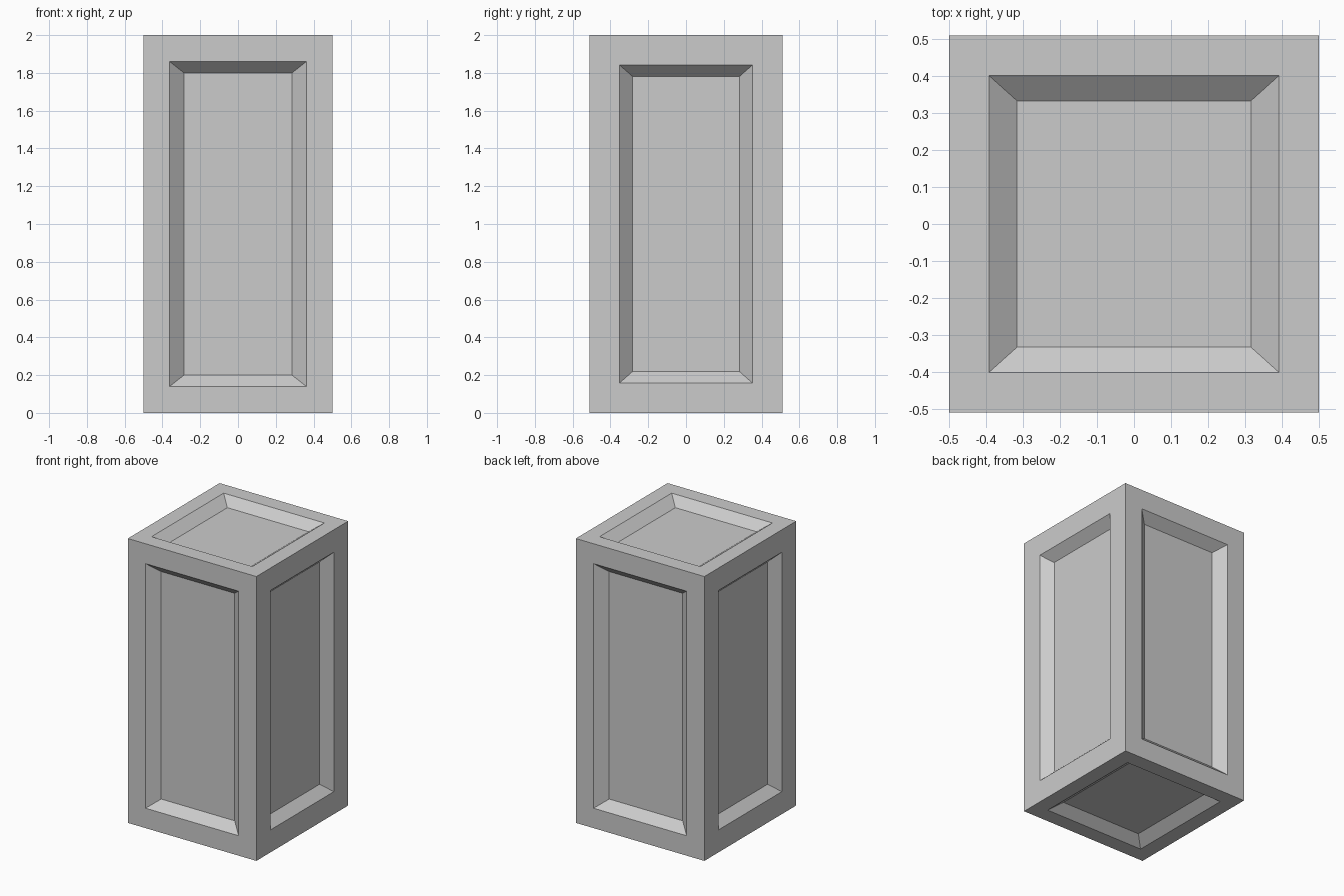
import bpy, bmesh
from mathutils import Vector

if "Cube" in bpy.data.objects:
    bpy.data.objects.remove(bpy.data.objects["Cube"])

# panel settings per face axis: outer half sizes, inner half sizes, recess depth
PANELS = {
    0: ((0, 0.352, 0.842), (0, 0.284, 0.782), 0.065),   # left / right
    1: ((0.362, 0, 0.86), (0.286, 0, 0.80), 0.065),     # front / back
    2: ((0.392, 0.401, 0), (0.316, 0.333, 0), 0.056),   # top / bottom
}


def inset_to(bm, face, half, offset):
    """Inset a face, then place the inner loop at the given half sizes and offset."""
    centre = face.calc_center_median()
    normal = face.normal.copy()
    bmesh.ops.inset_individual(bm, faces=[face], thickness=0.02, depth=0)
    for v in face.verts:
        d = v.co - centre
        v.co = centre + normal * offset + Vector(
            [h if c > 0 else -h for c, h in zip(d, half)])


# box body
bm = bmesh.new()
bmesh.ops.create_cube(bm, size=1)
bmesh.ops.scale(bm, vec=(1, 1.02, 2), verts=bm.verts)
bmesh.ops.translate(bm, vec=(0, 0, 1), verts=bm.verts)
bm.normal_update()

# bevelled recessed panel on every side
for face in list(bm.faces):
    axis = max(range(3), key=lambda i: abs(face.normal[i]))
    outer, inner, depth = PANELS[axis]
    inset_to(bm, face, outer, 0)
    face.normal_update()
    inset_to(bm, face, inner, -depth)

bm.normal_update()
mesh = bpy.data.meshes.new("panelled_box")
bm.to_mesh(mesh)
bm.free()
bpy.context.collection.objects.link(bpy.data.objects.new("panelled_box", mesh))
